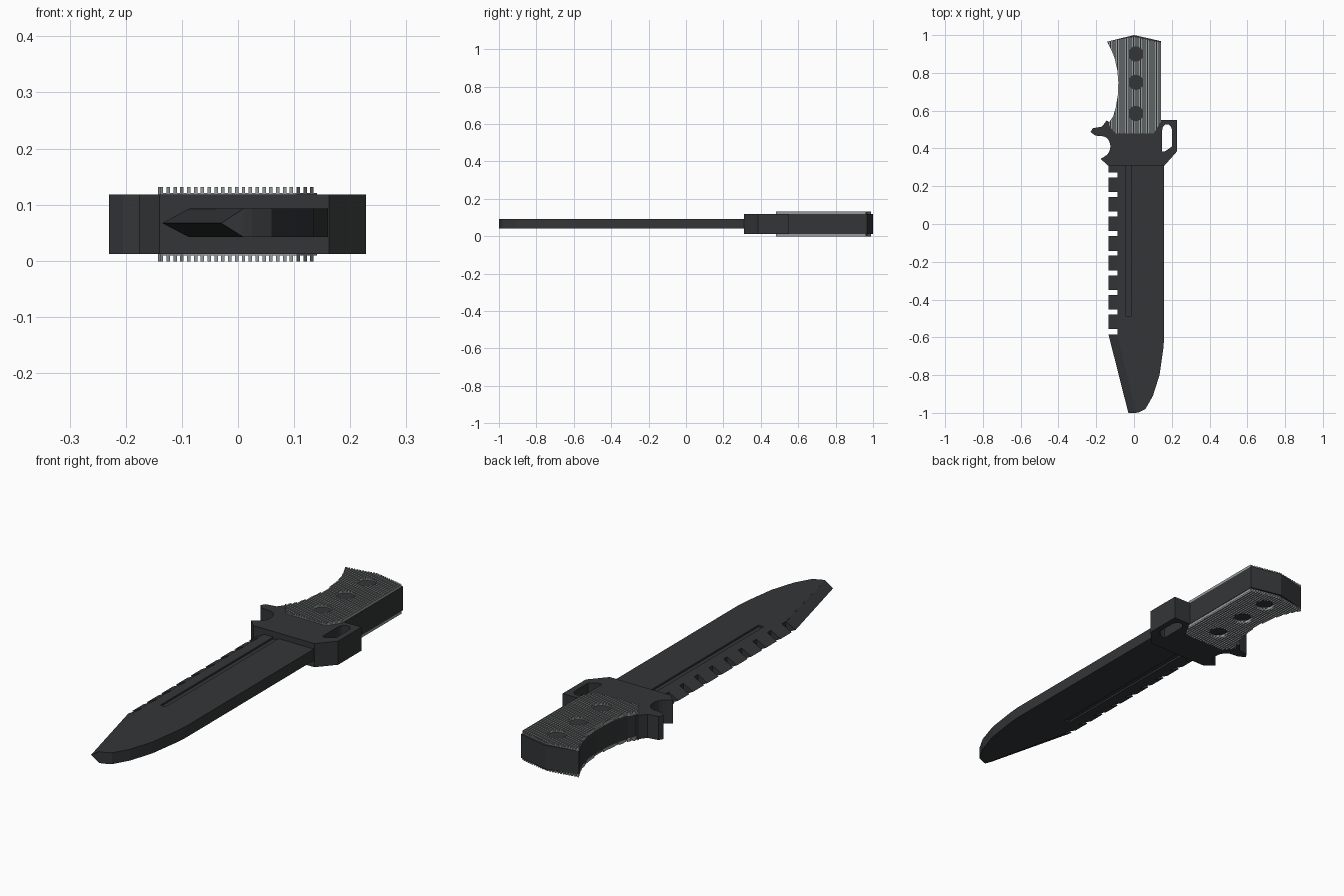
import bpy, bmesh, math

if "Cube" in bpy.data.objects:
    bpy.data.objects.remove(bpy.data.objects["Cube"])

Z0, ZM, Z1 = 0.042, 0.067, 0.093      # blade bottom, edge and top
C0, C1, TOP = 0.012, 0.118, 0.131     # handle core and grip heights


def material(name, rgb):
    m = bpy.data.materials.new(name)
    m.diffuse_color = (*rgb, 1)
    m.use_nodes = True
    m.node_tree.nodes["Principled BSDF"].inputs["Base Color"].default_value = m.diffuse_color
    return m


DARK = material("dark_steel", (0.033, 0.036, 0.038))
GREY = material("grip_grey", (0.30, 0.33, 0.33))


def finish(bm, name, mat=None):
    bmesh.ops.recalc_face_normals(bm, faces=bm.faces)
    me = bpy.data.meshes.new(name)
    bm.to_mesh(me)
    bm.free()
    ob = bpy.data.objects.new(name, me)
    bpy.context.collection.objects.link(ob)
    if mat:
        me.materials.append(mat)
    return ob


def add_prism(bm, pts, za, zb):
    low = [bm.verts.new((x, y, za)) for x, y in pts]
    high = [bm.verts.new((x, y, zb)) for x, y in pts]
    bm.faces.new(low)
    bm.faces.new(high)
    n = len(pts)
    for i in range(n):
        j = (i + 1) % n
        bm.faces.new((low[i], low[j], high[j], high[i]))


def add_box(bm, xa, xb, ya, yb, za, zb):
    add_prism(bm, [(xa, ya), (xb, ya), (xb, yb), (xa, yb)], za, zb)


def add_wedge(bm, edge_a, back_a, edge_b, back_b):
    """Sharp triangular bar running from end a to end b."""
    ends = []
    for e, b in ((edge_a, back_a), (edge_b, back_b)):
        ends.append([bm.verts.new(p) for p in ((*e, ZM), (*b, Z1), (*b, Z0))])
    bm.faces.new(ends[0])
    bm.faces.new(ends[1])
    for i in range(3):
        j = (i + 1) % 3
        bm.faces.new((ends[0][i], ends[0][j], ends[1][j], ends[1][i]))


def cut(ob, bm):
    cutter = finish(bm, "cutter")
    cutter.hide_render = True
    mod = ob.modifiers.new("cut", 'BOOLEAN')
    mod.operation, mod.solver, mod.object = 'DIFFERENCE', 'EXACT', cutter
    dg = bpy.context.evaluated_depsgraph_get()
    me = bpy.data.meshes.new_from_object(ob.evaluated_get(dg))
    ob.modifiers.clear()
    ob.data = me
    bpy.data.objects.remove(cutter)


def arc(cx, cy, rx, ry, a, b, n):
    ts = [math.radians(a + (b - a) * i / n) for i in range(n + 1)]
    return [(cx + rx * math.cos(t), cy + ry * math.sin(t)) for t in ts]


# Blade body with a fuller on each face
bm = bmesh.new()
add_prism(bm, [(-0.087, 0.33), (-0.087, -0.59), (0.01, -1.0), (0.025, -0.997),
               (0.06, -0.98), (0.10, -0.91), (0.135, -0.80), (0.155, -0.66),
               (0.16, -0.60), (0.16, 0.33)], Z0, Z1)
blade = finish(bm, "blade", DARK)
bm = bmesh.new()
for za, zb in ((Z1 - 0.008, Z1 + 0.02), (Z0 - 0.02, Z0 + 0.008)):
    add_box(bm, -0.042, -0.016, -0.49, 0.32, za, zb)
cut(blade, bm)

# Saw teeth along the spine, then the bevelled clip to the tip
bm = bmesh.new()
start = 0.32
for i in range(9):
    gap = 0.26 - 0.1037 * i
    add_wedge(bm, (-0.135, start), (-0.087, start),
              (-0.135, gap + 0.013), (-0.087, gap + 0.013))
    start = gap - 0.013
add_wedge(bm, (-0.135, -0.585), (-0.087, -0.585), (-0.03, -1.0), (0.01, -1.0))
finish(bm, "spine_teeth", DARK)

# Guard and handle core in one outline, with finger scoop and lanyard slot
hollow = [(-0.11, 0.57), (-0.096, 0.62), (-0.086, 0.68), (-0.083, 0.75),
          (-0.089, 0.82), (-0.105, 0.885), (-0.122, 0.925), (-0.143, 0.965)]
pommel = [(0.0, 1.0), (0.143, 0.968)]
outline = [(-0.14, 0.31), (-0.176, 0.345)]
outline += arc(-0.17, 0.41, 0.045, 0.055, -70, 80, 8)
outline += [(-0.205, 0.468), (-0.23, 0.487), (-0.218, 0.507), (-0.17, 0.515),
            (-0.145, 0.548), (-0.125, 0.535)]
outline += hollow + pommel
outline += [(0.143, 0.55), (0.228, 0.55), (0.228, 0.385), (0.162, 0.31)]
bm = bmesh.new()
add_prism(bm, outline, C0, C1)
core = finish(bm, "guard_and_handle", DARK)
bm = bmesh.new()
add_prism(bm, arc(0.175, 0.495, 0.026, 0.033, 0, 180, 8)
          + [(0.149, 0.385), (0.165, 0.385), (0.201, 0.41)], -0.1, 0.3)
cut(core, bm)

# Ribbed grip scales with three bolt holes, top and bottom
grip = [(0.105, 0.48), (-0.10, 0.48), (-0.138, 0.53)] + hollow
grip += [(0.0, 0.99), (0.141, 0.96), (0.141, 0.54)]
for name, sign in (("grip_top", 1), ("grip_bottom", -1)):
    def z(h):
        return 0.065 + sign * (h - 0.065)
    bm = bmesh.new()
    add_prism(bm, grip, z(C1 - 0.003), z(TOP))
    ob = finish(bm, name, GREY)
    bm = bmesh.new()
    for i in range(23):
        x = -0.1335 + 0.0122 * i
        add_box(bm, x, x + 0.006, 0.4, 1.1, z(0.121), z(0.2))
    cut(ob, bm)
    bm = bmesh.new()
    for y in (0.585, 0.75, 0.90):
        add_prism(bm, arc(0.01, y, 0.04, 0.04, 0, 345, 23), z(0.08), z(0.2))
    cut(ob, bm)
